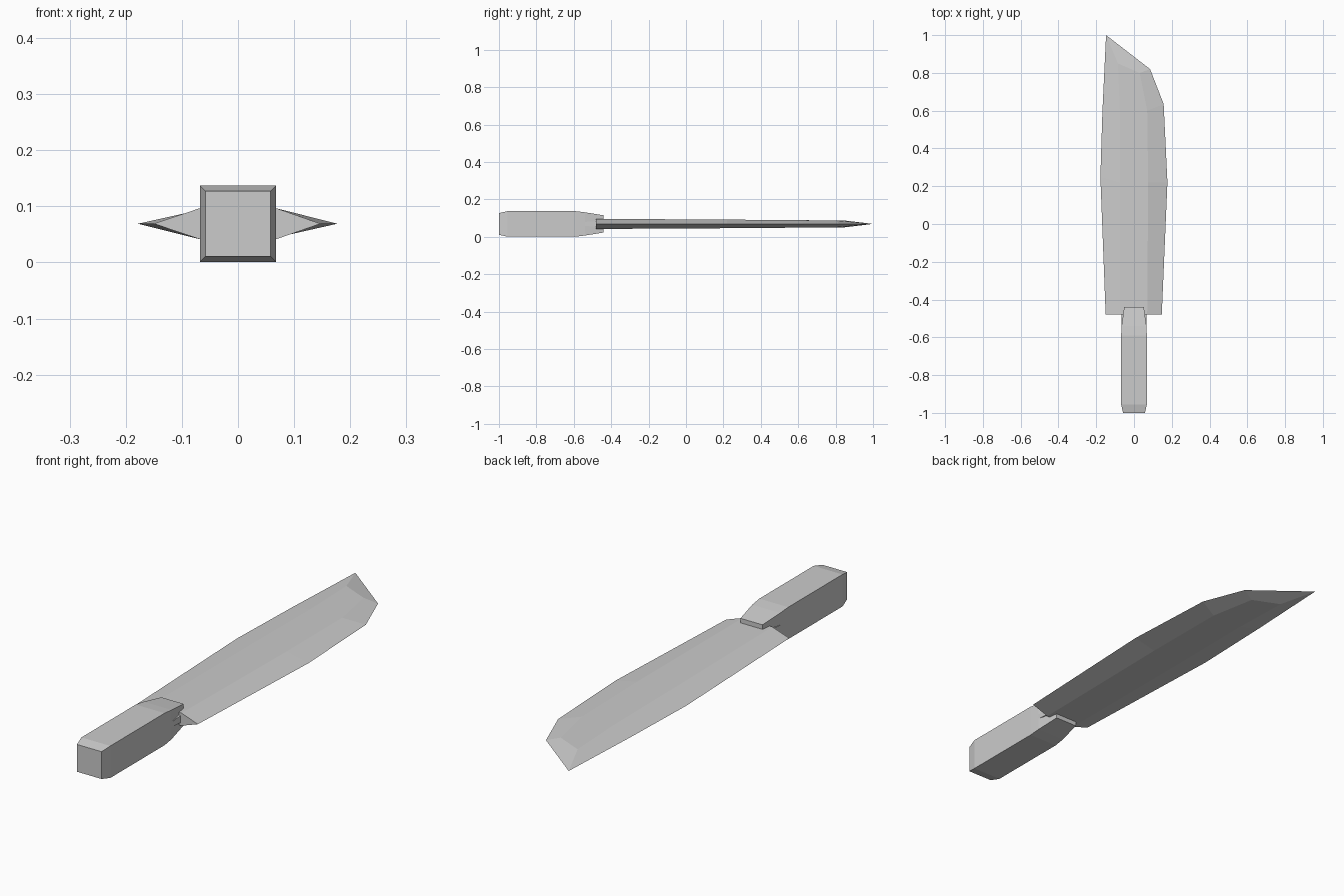
import bpy, bmesh

if "Cube" in bpy.data.objects:
    bpy.data.objects.remove(bpy.data.objects["Cube"])

CZ = 0.069  # height of the centre plane

steel = bpy.data.materials.new("light_grey")
steel.diffuse_color = (0.6, 0.6, 0.6, 1)
steel.use_nodes = True
steel.node_tree.nodes["Principled BSDF"].inputs["Base Color"].default_value = steel.diffuse_color


def loft(name, rings, end_caps):
    """Skin matching rings; end_caps lists index loops closing the last ring."""
    bm = bmesh.new()
    vs = [[bm.verts.new(p) for p in r] for r in rings]
    n = len(vs[0])
    for a, b in zip(vs, vs[1:]):
        for i in range(n):
            j = (i + 1) % n
            bm.faces.new((a[i], a[j], b[j], b[i]))
    bm.faces.new(vs[0])
    for loop in end_caps:
        bm.faces.new([vs[-1][i] for i in loop])
    bmesh.ops.recalc_face_normals(bm, faces=bm.faces)
    me = bpy.data.meshes.new(name)
    bm.to_mesh(me)
    bm.free()
    me.materials.append(steel)
    ob = bpy.data.objects.new(name, me)
    bpy.context.collection.objects.link(ob)
    return ob


def box_ring(y, hx, hz):
    return [(-hx, y, CZ - hz), (hx, y, CZ - hz), (hx, y, CZ + hz), (-hx, y, CZ + hz)]


# Handle: square bar, chamfered pommel, tapered towards the blade
loft("handle", [box_ring(-1.0, 0.058, 0.058), box_ring(-0.955, 0.068, 0.068),
                box_ring(-0.59, 0.068, 0.068), box_ring(-0.54, 0.066, 0.062),
                box_ring(-0.44, 0.052, 0.046)], [(0, 1, 2, 3)])

# Tang: thin tongue entering the handle
loft("tang", [box_ring(-0.55, 0.066, 0.01), box_ring(-0.47, 0.066, 0.016)], [(0, 1, 2, 3)])


# Blade: flattened hexagon section with two ridges and sharp edges
def blade_ring(left, ridge_l, ridge_r, right, h):
    return [(*left, CZ), (*ridge_l, CZ + h), (*ridge_r, CZ + h),
            (*right, CZ), (*ridge_r, CZ - h), (*ridge_l, CZ - h)]


loft("blade", [
    blade_ring((-0.15, -0.48), (-0.07, -0.48), (0.07, -0.48), (0.147, -0.48), 0.027),
    blade_ring((-0.178, 0.25), (-0.075, 0.22), (0.075, 0.22), (0.177, 0.22), 0.023),
    blade_ring((-0.167, 0.6), (-0.075, 0.6), (0.07, 0.6), (0.157, 0.635), 0.02),
    blade_ring((-0.148, 1.0), (-0.085, 0.85), (0.03, 0.80), (0.085, 0.82), 0.018),
], [(0, 1, 2, 3), (0, 3, 4, 5)])
